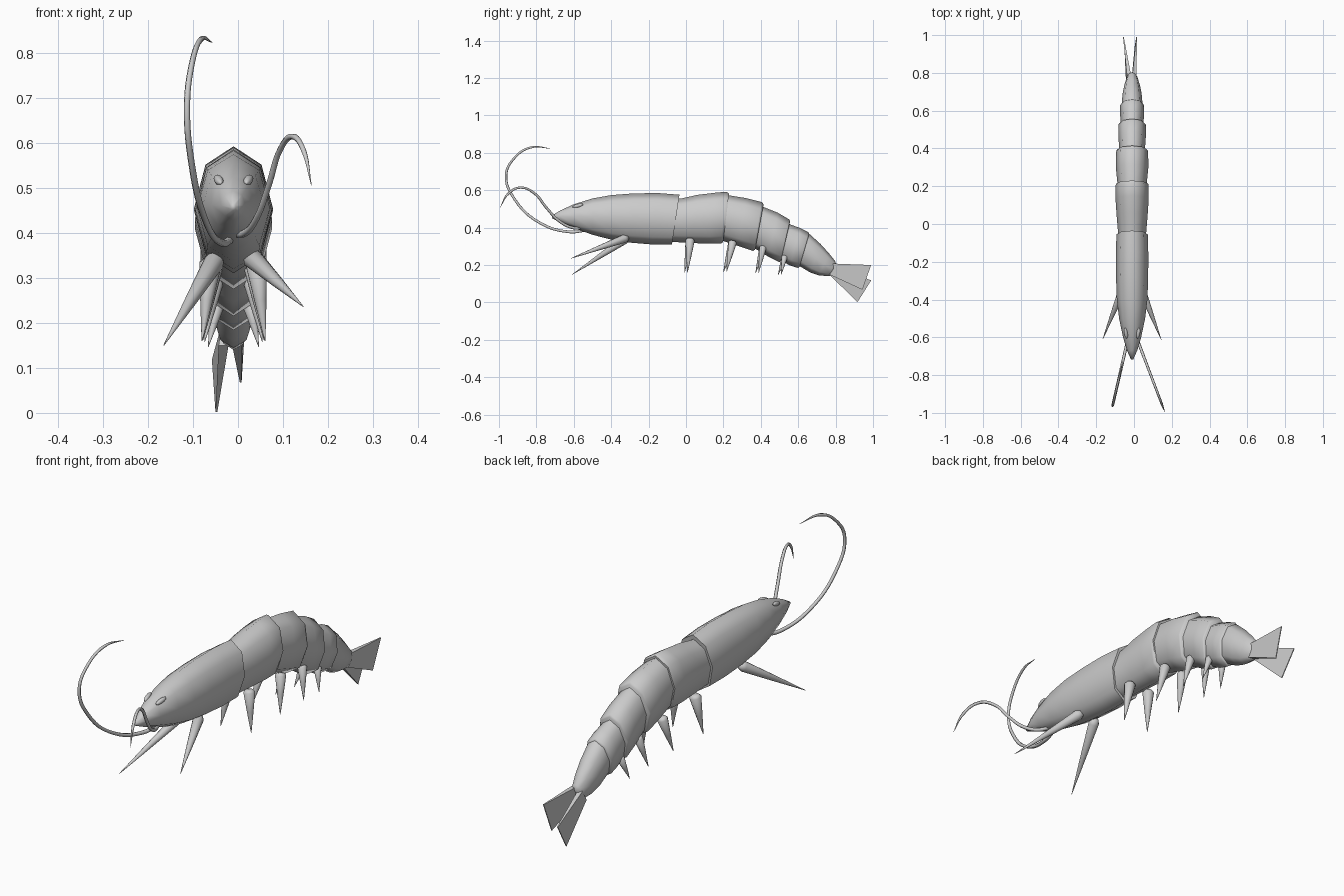
import bpy, bmesh, math
from mathutils import Vector

if "Cube" in bpy.data.objects:
    bpy.data.objects.remove(bpy.data.objects["Cube"])

CX = -0.01   # body midline
SIDES = 8


def finish(name, bm, angle=70):
    bmesh.ops.recalc_face_normals(bm, faces=bm.faces)
    me = bpy.data.meshes.new(name)
    bm.to_mesh(me)
    bm.free()
    ob = bpy.data.objects.new(name, me)
    bpy.context.collection.objects.link(ob)
    bpy.ops.object.select_all(action='DESELECT')
    ob.select_set(True)
    bpy.context.view_layer.objects.active = ob
    bpy.ops.object.shade_smooth_by_angle(angle=math.radians(angle))
    return ob


def loft(name, rings, angle=70):
    bm = bmesh.new()
    loops = [[bm.verts.new(p) for p in r] for r in rings]
    for a, b in zip(loops, loops[1:]):
        n = len(a)
        for i in range(n):
            j = (i + 1) % n
            bm.faces.new((a[i], a[j], b[j], b[i]))
    bm.faces.new(loops[0])
    bm.faces.new(loops[-1])
    return finish(name, bm, angle)


def shell(name, sections):
    # each section: top y, top z, bottom y, bottom z, half width
    rings = []
    for ty, tz, by, bz, w in sections:
        top, bot = Vector((CX, ty, tz)), Vector((CX, by, bz))
        mid, up = (top + bot) / 2, (top - bot) / 2
        rings.append([mid + up * math.cos(a) + Vector((w * math.sin(a), 0, 0))
                      for a in (2 * math.pi * i / SIDES for i in range(SIDES))])
    return loft(name, rings)


# head shell and overlapping abdomen plates
shell("carapace", [
    (-.718, .464, -.716, .450, .006), (-.67, .493, -.67, .428, .027),
    (-.60, .525, -.60, .398, .048), (-.50, .556, -.50, .362, .069),
    (-.40, .574, -.40, .336, .081), (-.28, .583, -.29, .319, .085),
    (-.15, .585, -.18, .310, .086), (-.035, .576, -.075, .310, .083)])
shell("abdomen_segment_1", [
    (-.06, .553, -.10, .325, .073), (-.02, .557, -.06, .323, .075),
    (.06, .575, .03, .318, .082), (.15, .586, .12, .314, .088),
    (.215, .592, .185, .314, .088), (.23, .583, .198, .322, .085)])
shell("abdomen_segment_2", [
    (.20, .575, .16, .335, .076), (.235, .572, .20, .328, .078),
    (.32, .558, .28, .302, .086), (.405, .537, .36, .275, .085),
    (.415, .525, .37, .284, .081)])
shell("abdomen_segment_3", [
    (.38, .520, .34, .300, .066), (.415, .510, .38, .282, .068),
    (.49, .480, .44, .245, .073), (.552, .444, .50, .215, .073),
    (.557, .434, .507, .222, .068)])
shell("abdomen_segment_4", [
    (.53, .430, .48, .240, .058), (.56, .416, .515, .220, .060),
    (.61, .398, .555, .198, .064), (.655, .375, .60, .184, .064),
    (.659, .366, .607, .192, .060)])
shell("tail_segment", [
    (.63, .380, .58, .205, .054), (.66, .366, .62, .187, .055),
    (.72, .312, .665, .160, .050), (.765, .262, .71, .145, .041),
    (.797, .222, .765, .140, .027), (.803, .206, .782, .150, .018)])


def cone(name, base, tip, r):
    base, tip = Vector(base), Vector(tip)
    q = (tip - base).to_track_quat('Z', 'Y')
    length = (tip - base).length
    rings = []
    for t, k in ((-.03, .6), (.03, 1), (.5, .56), (1, .04)):
        rings.append([base + q @ Vector((r * k * math.cos(a), r * k * math.sin(a), t * length))
                      for a in (2 * math.pi * i / 10 for i in range(10))])
    return loft(name, rings)


# legs
cone("claw_leg_left", (CX - .04, -.32, .340), (-.165, -.608, .150), .023)
cone("claw_leg_right", (CX + .04, -.32, .345), (.145, -.615, .236), .023)
legs = [(.022, .338, .000, .160, .025, .050, .070),
        (.250, .325, .208, .162, .023, .046, .068),
        (.412, .298, .380, .158, .020, .040, .064),
        (.528, .248, .500, .147, .017, .034, .056)]
for n, (by, bz, ty, tz, r, bx, tx) in enumerate(legs, 1):
    for side, s in (("left", -1), ("right", 1)):
        cone(f"leg_{n}_{side}", (CX + s * bx, by, bz),
             (CX + s * tx, ty + s * .008, tz), r)


# antennae
def antenna(name, yz, x0, slope):
    cu = bpy.data.curves.new(name, 'CURVE')
    cu.dimensions = '3D'
    cu.bevel_depth = .0085
    cu.bevel_resolution = 1
    cu.resolution_u = 6
    cu.use_fill_caps = True
    sp = cu.splines.new('BEZIER')
    sp.bezier_points.add(len(yz) - 1)
    last = len(yz) - 1
    for i, (p, (y, z)) in enumerate(zip(sp.bezier_points, yz)):
        p.co = (x0 + slope * (-.6 - y), y, z)
        p.handle_left_type = p.handle_right_type = 'AUTO'
        p.radius = .08 if i == last else 1.0 - .3 * i / last
    ob = bpy.data.objects.new(name, cu)
    bpy.context.collection.objects.link(ob)


antenna("antenna_left", [(-.54, .385), (-.62, .377), (-.78, .425), (-.915, .55),
                         (-.962, .68), (-.917, .773), (-.83, .829), (-.72, .823)], -.03, -.23)
antenna("antenna_right", [(-.54, .40), (-.60, .398), (-.675, .433), (-.745, .505),
                          (-.81, .583), (-.885, .614), (-.95, .582), (-.995, .505)], .013, .38)

# eyes
for side, s in (("left", -1), ("right", 1)):
    bm = bmesh.new()
    bmesh.ops.create_uvsphere(bm, u_segments=12, v_segments=8, radius=1)
    eye = finish("eye_" + side, bm)
    eye.scale = (.010, .030, .010)
    eye.location = (CX + s * .033, -.578, .517)
    eye.rotation_euler = (math.radians(14), 0, s * math.radians(-10))


# tail fins: thin wedges, thick at the root
def fin(name, root_top, root_low, end_low, end_top):
    corners = [Vector(c) for c in (root_top, root_low, end_low, end_top)]
    half = (.011, .011, .002, .002)
    loft(name, [[c + Vector((d * h, 0, 0)) for c, h in zip(corners, half)]
                for d in (-1, 1)], 30)


fin("tail_fin_left", (-.026, .785, .195), (-.032, .765, .150), (-.048, .917, .002), (-.056, .990, .118))
fin("tail_fin_right", (.002, .785, .208), (-.002, .765, .150), (.006, .943, .068), (.014, .990, .200))
